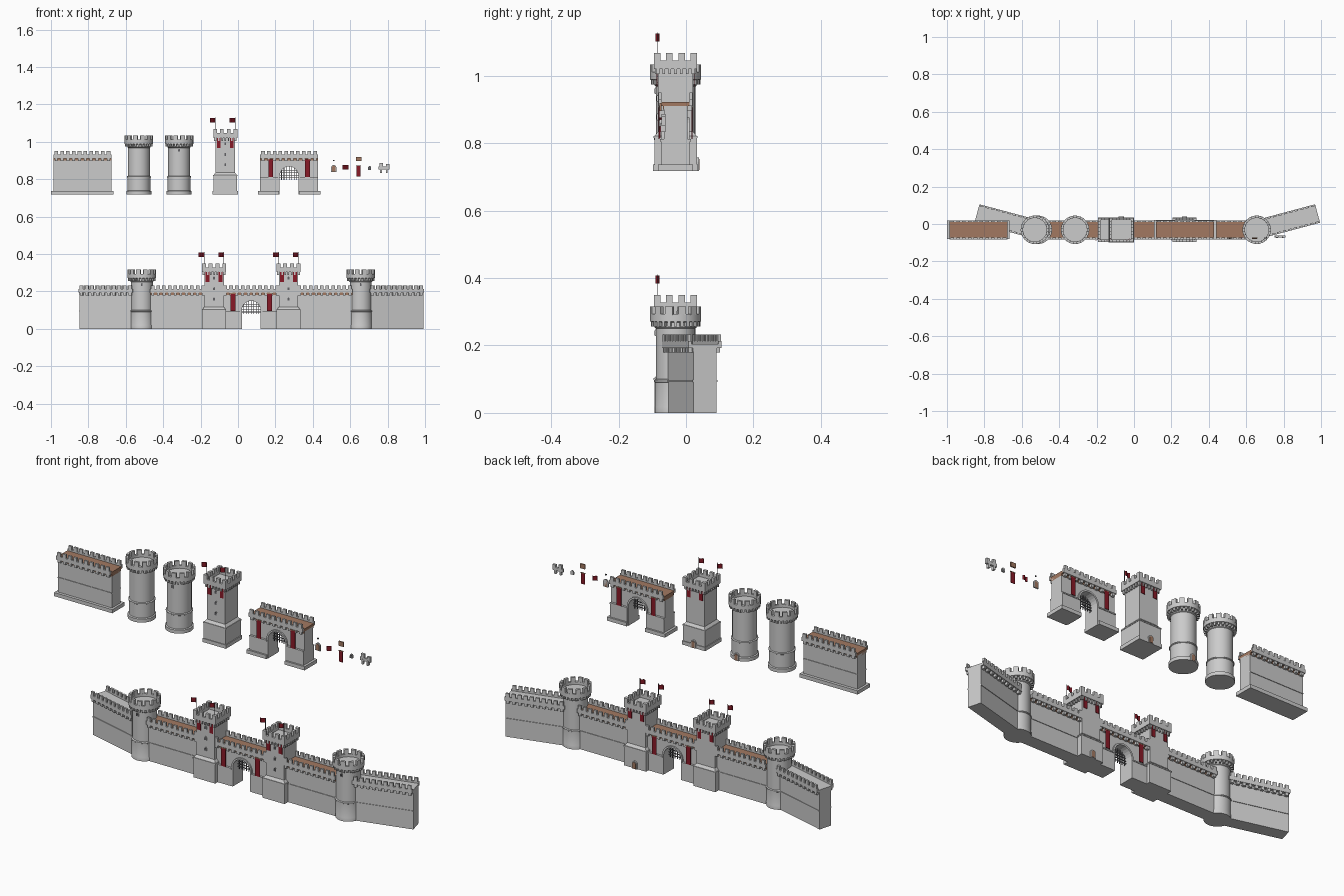
import bpy, bmesh, math
from mathutils import Matrix, Vector

if "Cube" in bpy.data.objects:
    bpy.data.objects.remove(bpy.data.objects["Cube"])

YC = -0.031                      # centre line of all towers and walls
UP = 0.718                       # height of the upper row of loose pieces
CX = 0.071                       # centre of the assembled wall


def material(name, rgb):
    m = bpy.data.materials.new(name)
    m.diffuse_color = (*rgb, 1)
    m.use_nodes = True
    m.node_tree.nodes["Principled BSDF"].inputs["Base Color"].default_value = m.diffuse_color
    return m


RED = material("red_cloth", (0.25, 0.01, 0.02))
BROWN = material("wood", (0.36, 0.19, 0.12))
DARK = material("dark_iron", (0.12, 0.12, 0.13))


def at(x, z=0.0, y=YC, deg=0):
    return Matrix.Translation((x, y, z)) @ Matrix.Rotation(math.radians(deg), 4, 'Z')


def box(bm, x0, x1, y0, y1, z0, z1, M=Matrix()):
    S = Matrix.Translation(((x0 + x1) / 2, (y0 + y1) / 2, (z0 + z1) / 2)) @ \
        Matrix.Diagonal((x1 - x0, y1 - y0, z1 - z0, 1))
    bmesh.ops.create_cube(bm, size=1, matrix=M @ S)


def prism(bm, pts, y0, y1):
    """Extrude an XZ outline along y."""
    f = bm.faces.new([bm.verts.new((x, y0, z)) for x, z in pts])
    r = bmesh.ops.extrude_face_region(bm, geom=[f])
    vs = [v for v in r['geom'] if isinstance(v, bmesh.types.BMVert)]
    bmesh.ops.translate(bm, verts=vs, vec=(0, y1 - y0, 0))


def finish(name, bm, M, mat=None, smooth=False):
    bmesh.ops.recalc_face_normals(bm, faces=bm.faces)
    me = bpy.data.meshes.new(name)
    bm.to_mesh(me)
    bm.free()
    ob = bpy.data.objects.new(name, me)
    bpy.context.collection.objects.link(ob)
    ob.matrix_world = M
    if mat:
        me.materials.append(mat)
    if smooth:
        bpy.ops.object.select_all(action='DESELECT')
        ob.select_set(True)
        bpy.context.view_layer.objects.active = ob
        bpy.ops.object.shade_smooth_by_angle(angle=math.radians(30))
    return ob


def boxes(name, M, mat, *items):
    bm = bmesh.new()
    for b in items:
        box(bm, *b)
    return finish(name, bm, M, mat)


def arch(w, spring, n=12):
    return [(-w * math.cos(math.pi * i / n), spring + w * math.sin(math.pi * i / n))
            for i in range(n + 1)]


# small arched fittings: stone frame with a coloured panel, facing -y
def opening(name, M, w, h, panel):
    bm = bmesh.new()
    prism(bm, [(-w, 0)] + arch(w, h, 8) + [(w, 0)], -0.003, 0.004)
    finish(name + "_frame", bm, M)
    bm = bmesh.new()
    k = w * 0.65
    prism(bm, [(-k, 0.002)] + arch(k, h, 8) + [(k, 0.002)], -0.0045, 0.004)
    finish(name + "_panel", bm, M, panel)


def flag(M):
    bm = bmesh.new()
    rows = []
    for i in range(9):
        x = -0.03 * i / 8
        y = 0.005 * math.sin(i / 8 * 2 * math.pi)
        rows.append([bm.verts.new((x, y + d, z)) for d, z in
                     ((-.0008, 0), (-.0008, .024), (.0008, .024), (.0008, 0))])
    for a, b in zip(rows, rows[1:]):
        for j in range(4):
            bm.faces.new((a[j], a[j - 1], b[j - 1], b[j]))
    finish("flag_cloth", bm, M, RED)


def banner(M, w, h):
    boxes("banner_rod", M, BROWN, (-w * .6, w * .6, -.004, 0, -.003, .001))
    boxes("banner_cloth", M, RED, (-w / 2, w / 2, -.0035, -.001, -h, -.002))


# battlement along a straight wall, merlons and corbels on both sides
def battlement(M, L, deck):
    bm = bmesh.new()
    n = round(2 * L / 0.031)
    p = 2 * L / n
    for s in (-1, 1):
        ya, yb = sorted((s * .041, s * .051))
        yc, yd = sorted((s * .033, s * .049))
        box(bm, -L, L, ya, yb, .193, .213)
        for i in range(n):
            x = -L + p * (i + .5)
            box(bm, x - p * .31, x + p * .31, ya, yb, .211, .232)
            box(bm, x - p * .25, x + p * .25, yc, yd, .179, .195)
    finish("wall_battlement", bm, M)
    boxes("walkway", M, deck, (-L, L, -.043, .043, .192, .205), (-L, L, -.037, .037, .182, .193))


def wall(M, L, deck=BROWN, plinth=False):
    items = [(-L, L, -.035, .035, 0, .192), (-L, L, -.038, .038, .092, .097)]
    if plinth:
        items.append((-L - .012, L + .012, -.05, .05, 0, .019))
    boxes("wall_body", M, None, *items)
    battlement(M, L, deck)


def gate(M, L, plinth=False):
    bm = bmesh.new()
    w, spring = .05, .1
    prism(bm, [(-L, 0), (-w, 0)] + arch(w, spring) + [(w, 0), (L, 0), (L, .192), (-L, .192)], -.035, .035)
    for s in (-1, 1):            # thicker footings beside the passage
        x0, x1 = sorted((s * .056, s * L))
        box(bm, x0, x1, -.043, .043, 0, .088)
        box(bm, x0, x1, -.046, .046, .088, .094)
        if plinth:
            x0, x1 = sorted((s * .053, s * (L + .012)))
            box(bm, x0, x1, -.052, .052, 0, .019)
    prism(bm, [(-.059, 0)] + arch(.059, spring) + [(.059, 0), (w, 0)] + arch(w, spring)[::-1] + [(-w, 0)], -.042, .042)
    finish("gate_body", bm, M)
    battlement(M, L, BROWN)
    bm = bmesh.new()             # raised portcullis
    for i in range(-3, 4):
        x = i * .0135
        box(bm, x - .0015, x + .0015, -.002, .002, .078, spring + math.sqrt(w * w - x * x))
    for z in (.09, .103, .117, .131):
        h = math.sqrt(w * w - max(0, z - spring) ** 2)
        box(bm, -h, h, -.002, .002, z - .0015, z + .0015)
    finish("portcullis", bm, M, DARK)
    for turn in (0, 180):
        for x in (-.098, .098):
            banner(M @ Matrix.Rotation(math.radians(turn), 4, 'Z') @ Matrix.Translation((x, -.047, .19)), .026, .095)


def round_tower(M, plinth=False, windows=True, door=False):
    r0 = .067 if plinth else .062
    prof = [(0, 0), (r0, 0), (r0, .018), (.061, .021), (.061, .09), (.064, .092), (.064, .097),
            (.0585, .1), (.0585, .25), (.062, .253), (.062, .268), (.076, .271), (.076, .293),
            (.063, .293), (.063, .279), (0, .279)]
    bm = bmesh.new()
    vs = [bm.verts.new((r, 0, z)) for r, z in prof]
    es = [bm.edges.new(e) for e in zip(vs, vs[1:])]
    bmesh.ops.spin(bm, geom=vs + es, axis=(0, 0, 1), cent=(0, 0, 0), steps=32, angle=2 * math.pi)
    bmesh.ops.remove_doubles(bm, verts=bm.verts, dist=1e-5)
    finish("round_tower_body", bm, M, smooth=True)
    bm = bmesh.new()
    for i in range(12):
        box(bm, .063, .0755, -.0115, .0115, .291, .316, Matrix.Rotation(math.pi * (i + .5) / 6, 4, 'Z'))
    for i in range(24):
        box(bm, .056, .0735, -.0045, .0045, .257, .273, Matrix.Rotation(math.pi * i / 12, 4, 'Z'))
    finish("round_tower_merlons", bm, M)
    if windows:
        opening("round_tower_window", M @ Matrix.Translation((0, -.0585, .228)), .007, .012, DARK)
    if door:
        opening("round_tower_door", M @ Matrix.Rotation(math.pi, 4, 'Z') @ Matrix.Translation((0, -.066, 0)), .013, .025, BROWN)


def square_tower(M, plinth=False, door=False):
    bm = bmesh.new()
    b = .063
    box(bm, -b, b, -b, b, 0, .098)
    r = bmesh.ops.create_cone(bm, cap_ends=True, segments=4, radius1=b * math.sqrt(2),
                              radius2=.052 * math.sqrt(2), depth=.014,
                              matrix=Matrix.Translation((0, 0, .11)) @ Matrix.Rotation(math.pi / 4, 4, 'Z'))
    box(bm, -.065, .065, -.065, .065, .098, .104)
    box(bm, -.052, .052, -.052, .052, .1, .312)
    if plinth:
        box(bm, -.067, .067, -.067, .067, 0, .019)
    finish("square_tower_body", bm, M)
    bm = bmesh.new()
    for k in range(4):
        R = Matrix.Rotation(k * math.pi / 2, 4, 'Z')
        box(bm, -.064, .052, -.064, -.052, .303, .328, R)
        for x in (-.054, -.0185, .0185):
            h = .01
            box(bm, x - h, x + h, -.064, -.052, .326, .35, R)
        box(bm, -.064, -.052, -.056, -.044, .326, .35, R)
        for i in range(7):
            x = -.052 + i * .0173
            box(bm, x - .004, x + .004, -.061, -.05, .287, .305, R)
    finish("square_tower_battlement", bm, M)
    for turn in (0, 180):
        T = M @ Matrix.Rotation(math.radians(turn), 4, 'Z')
        for x in (-.035, .035):
            banner(T @ Matrix.Translation((x, -.053, .306)), .02, .056)
    for x, z in ((0, .15), (0, .205), (0, .262)):
        opening("square_tower_window", M @ Matrix.Translation((x, -.052, z)), .007, .013, DARK)
    for x in (-.053, .053):
        P = M @ Matrix.Translation((x, -.053, 0))
        boxes("flag_pole", P, DARK, (-.0012, .0012, -.0012, .0012, .31, .411))
        flag(P @ Matrix.Translation((0, 0, .384)))
    if door:
        opening("square_tower_door", M @ Matrix.Rotation(math.pi, 4, 'Z') @ Matrix.Translation((0, -.067, 0)), .014, .026, BROWN)


# assembled castle front, mirrored about its centre
gate(at(CX), .155)
for s in (-1, 1):
    square_tower(at(CX + s * .199), door=s > 0)
    round_tower(at(CX + s * .585))
    wall(at(CX + s * .392), .15)
    a = math.radians(15)
    wall(at(CX + s * (.585 + .187 * math.cos(a)), 0, YC + .187 * math.sin(a), s * 15), .15, deck=None)

# loose building pieces in the upper row
wall(at(-.832, UP), .155, plinth=True)
round_tower(at(-.53, UP), True, windows=False)
round_tower(at(-.315, UP), True, door=True)
square_tower(at(-.068, UP), True, door=True)
gate(at(.273, UP), .155, True)

# loose fittings: door, flag, banner, window and merlon pair
FY = -.075
opening("loose_door", at(.512, .838, FY), .014, .025, BROWN)
boxes("loose_door_peg", at(.512, .9, FY), DARK, (-.003, .003, -.003, .003, -.003, .003))
flag(at(.59, .853, FY))
banner(at(.645, .873, FY), .022, .058)
boxes("loose_banner_block", at(.645, .908, FY), BROWN, (-.014, .014, -.003, .003, -.012, .012))
opening("loose_window", at(.704, .85, FY), .008, .013, DARK)
boxes("loose_merlons", at(.78, .86, FY + .008), None,
      (-.03, .03, -.006, .006, -.008, .008), (-.024, -.006, -.006, .006, 0, .027),
      (.012, .03, -.006, .006, 0, .02), (-.02, -.01, -.008, .006, -.026, 0), (.01, .02, -.008, .006, -.026, 0))
